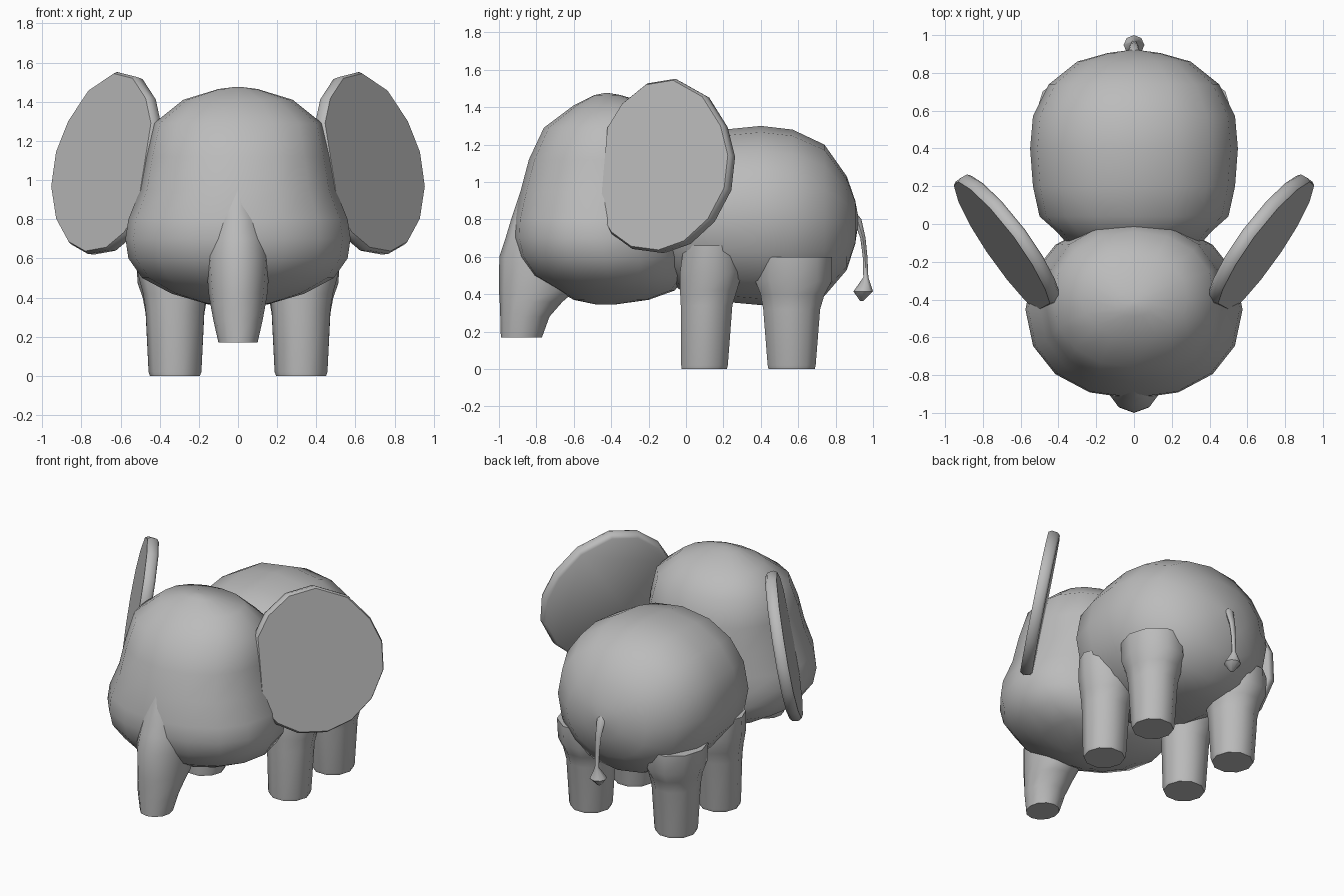
import bpy, bmesh, math
from mathutils import Vector

if "Cube" in bpy.data.objects:
    bpy.data.objects.remove(bpy.data.objects["Cube"])

grey = bpy.data.materials.new("elephant grey")
grey.diffuse_color = (0.5, 0.5, 0.5, 1)
grey.use_nodes = True
grey.node_tree.nodes["Principled BSDF"].inputs["Base Color"].default_value = grey.diffuse_color


def finish(name, bm, angle=45):
    bmesh.ops.recalc_face_normals(bm, faces=bm.faces)
    me = bpy.data.meshes.new(name)
    bm.to_mesh(me)
    bm.free()
    me.materials.append(grey)
    ob = bpy.data.objects.new(name, me)
    bpy.context.collection.objects.link(ob)
    bpy.ops.object.select_all(action='DESELECT')
    ob.select_set(True)
    bpy.context.view_layer.objects.active = ob
    bpy.ops.object.shade_smooth_by_angle(angle=math.radians(angle))
    return ob


def skin(name, loops, angle=45):
    """Bridge point loops of equal length and cap both ends."""
    bm = bmesh.new()
    rings = [[bm.verts.new(p) for p in loop] for loop in loops]
    n = len(rings[0])
    for a, b in zip(rings, rings[1:]):
        for i in range(n):
            j = (i + 1) % n
            bm.faces.new((a[i], a[j], b[j], b[i]))
    bm.faces.new(rings[0])
    bm.faces.new(rings[-1])
    return finish(name, bm, angle)


def power(v, e):
    return math.copysign(abs(v) ** e, v)


def ring(n, e=1.0, phase=0.0):
    return [(power(math.cos(t), e), power(math.sin(t), e))
            for t in (2 * math.pi * (i + phase) / n for i in range(n))]


def stack(name, rows, n=16, x=0, e=1.0, phase=0.0, angle=45):
    """Rows of (z, half width, front y, back y), lofted upward."""
    skin(name, [[(x + w * c, (f + b) / 2 + (b - f) / 2 * s, z)
                 for c, s in ring(n, e, phase)] for z, w, f, b in rows], angle)


# Head: wide cheeks, domed brow
stack("head", [
    (.345, .04, -.48, -.38), (.37, .17, -.60, -.20), (.42, .34, -.69, -.06),
    (.50, .49, -.83, .00), (.60, .56, -.90, .02), (.70, .575, -.925, .02),
    (.80, .56, -.92, .02), (.95, .50, -.885, .02), (1.12, .47, -.84, .01),
    (1.29, .43, -.76, -.04), (1.41, .28, -.60, -.17), (1.465, .10, -.49, -.35),
    (1.475, .02, -.44, -.41)], 16, e=.93)

# Trunk flowing out of the face
stack("trunk", [
    (.17, .10, -.99, -.77), (.28, .125, -.993, -.73), (.36, .14, -.996, -.66),
    (.42, .15, -1.0, -.59), (.60, .165, -.998, -.55), (.70, .16, -.965, -.55),
    (.80, .14, -.935, -.55), (.95, .08, -.885, -.55)], 12)

# Body lofted from neck to rump: y, half width, bottom, top
body = [(-.12, .34, .50, 1.08), (-.04, .41, .43, 1.18), (.04, .50, .385, 1.24),
        (.20, .535, .36, 1.28), (.40, .55, .342, 1.30), (.57, .535, .347, 1.28),
        (.74, .45, .39, 1.20), (.86, .30, .53, 1.03), (.905, .14, .67, .90),
        (.92, .03, .77, .82)]
skin("body", [[(w * c, y, (lo + hi) / 2 + (hi - lo) / 2 * s)
               for c, s in ring(16, .93)] for y, w, lo, hi in body])

# Legs flaring up into the body
for side, label in ((-1, "left"), (1, "right")):
    stack("front_leg_" + label, [
        (0, .128, -.03, .225), (.02, .135, -.032, .23), (.34, .15, -.035, .255),
        (.42, .163, -.04, .28), (.52, .19, -.04, .31), (.66, .20, -.02, .30)],
        10, side * .322)
    stack("back_leg_" + label, [
        (0, .128, .435, .695), (.02, .135, .43, .70), (.32, .15, .405, .725),
        (.40, .165, .39, .75), (.47, .19, .36, .79), (.60, .20, .36, .79)],
        10, side * .322)

# Ears: rounded plates swept back and leaning inward at the top
outline = [(-.43, 1.06), (-.41, 1.29), (-.33, 1.42), (-.20, 1.525), (-.05, 1.55),
           (.11, 1.46), (.21, 1.30), (.25, 1.14), (.23, .96), (.14, .79),
           (.01, .67), (-.13, .62), (-.28, .64), (-.39, .72), (-.45, .83)]
normal = Vector((.818, -.575, .18)).normalized()
mid = Vector((.68, -.09, 1.085))
for side, label in ((-1, "left"), (1, "right")):
    loops = []
    for scale, shift in ((.95, -.042), (.99, -.028), (1, .012), (.975, .032)):
        loop = []
        for y, z in outline:
            x = (.61 + .575 * y - .18 * (z - 1.085)) / .818
            p = mid + (Vector((x, y, z)) - mid) * scale + normal * shift
            loop.append((side * p.x, p.y, p.z))
        loops.append(loop)
    skin("ear_" + label, loops, 50)

# Thin tail with a diamond tuft
stack("tail", [
    (.83, .012, .89, .915), (.80, .03, .895, .938), (.70, .022, .932, .960),
    (.60, .016, .945, .970), (.49, .014, .948, .975), (.415, .055, .895, 1.0),
    (.365, .012, .93, .95)], 8, angle=50)
